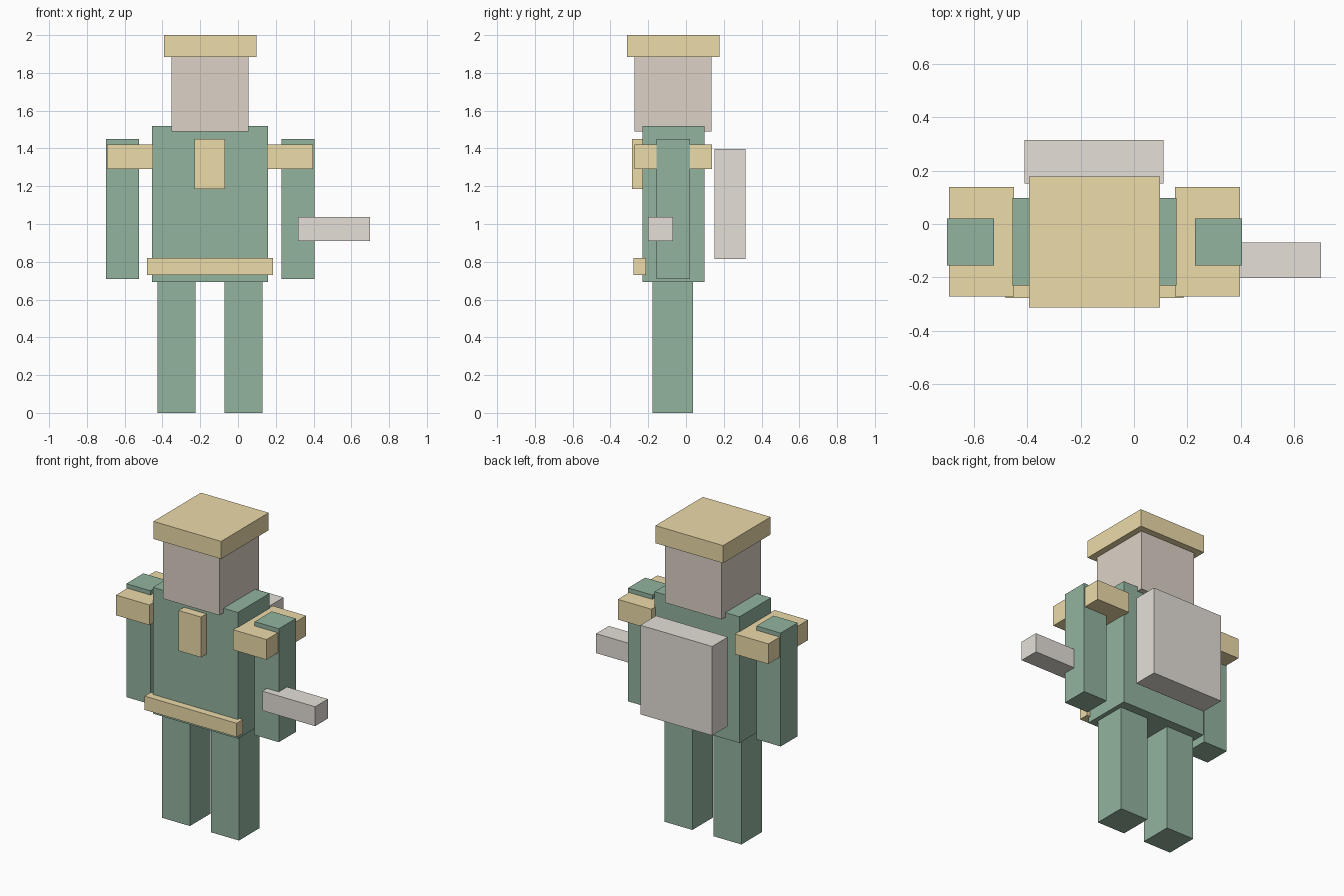
import bpy

if "Cube" in bpy.data.objects:
    bpy.data.objects.remove(bpy.data.objects["Cube"])

BODY_X = -0.148  # the figure's own symmetry plane


def material(name, rgb):
    m = bpy.data.materials.new(name)
    m.diffuse_color = (*rgb, 1)
    m.use_nodes = True
    m.node_tree.nodes["Principled BSDF"].inputs["Base Color"].default_value = m.diffuse_color
    return m


GREEN = material("green cloth", (0.29, 0.455, 0.345))
GOLD = material("gold trim", (0.84, 0.705, 0.395))
SKIN = material("skin", (0.72, 0.645, 0.565))
GREY = material("pale gear", (0.78, 0.74, 0.685))


def box(name, x, y, z, mat):
    """Box from (min, max) ranges on each axis."""
    bpy.ops.mesh.primitive_cube_add(size=1)
    ob = bpy.context.object
    ob.name = name
    spans = (x, y, z)
    ob.location = [(a + b) / 2 for a, b in spans]
    ob.scale = [b - a for a, b in spans]
    bpy.ops.object.transform_apply(location=False, rotation=False, scale=True)
    ob.data.materials.append(mat)


def pair(name, inner, outer, y, z, mat):
    """Left and right boxes at the given distances from the body's middle."""
    for side, s in (("left", -1), ("right", 1)):
        x = sorted((BODY_X + s * inner, BODY_X + s * outer))
        box(f"{name}_{side}", x, y, z, mat)


# Body and head
box("torso", (-0.455, 0.16), (-0.23, 0.097), (0.694, 1.52), GREEN)
box("head", (-0.353, 0.056), (-0.273, 0.135), (1.49, 1.887), SKIN)
box("hat", (-0.393, 0.097), (-0.313, 0.178), (1.885, 2.0), GOLD)

# Limbs and shoulder pads
pair("leg", 0.076, 0.279, (-0.177, 0.037), (0, 0.70), GREEN)
pair("arm", 0.377, 0.552, (-0.155, 0.021), (0.708, 1.45), GREEN)
pair("shoulder_pad", 0.302, 0.545, (-0.272, 0.138), (1.29, 1.422), GOLD)

# Chest badge and belt
box("chest_badge", (-0.23, -0.068), (-0.285, -0.22), (1.186, 1.45), GOLD)
box("belt", (-0.481, 0.185), (-0.278, -0.213), (0.73, 0.82), GOLD)

# Backpack and hand-held tool
box("backpack", (-0.41, 0.11), (0.152, 0.315), (0.814, 1.397), GREY)
box("hand_tool", (0.317, 0.70), (-0.202, -0.07), (0.91, 1.037), GREY)
